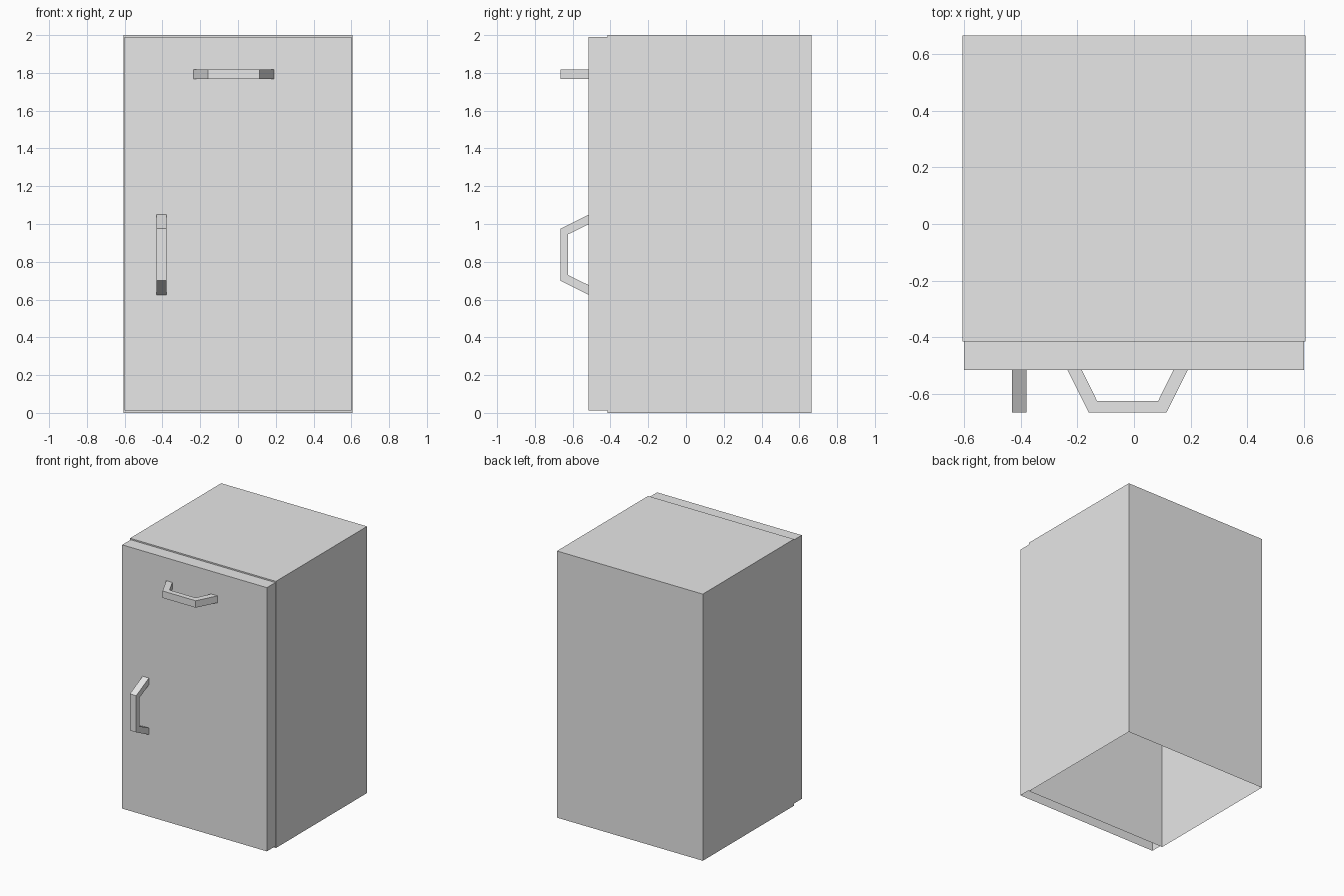
import bpy, bmesh
from mathutils import Vector

if "Cube" in bpy.data.objects:
    bpy.data.objects.remove(bpy.data.objects["Cube"], do_unlink=True)

# One plain grey for every part
grey = bpy.data.materials.new("light_grey")
grey.use_nodes = True
COLOUR = (0.8, 0.8, 0.8, 1)
grey.diffuse_color = COLOUR
grey.node_tree.nodes["Principled BSDF"].inputs["Base Color"].default_value = COLOUR


def finish(name, bm):
    mesh = bpy.data.meshes.new(name)
    bm.to_mesh(mesh)
    bm.free()
    mesh.materials.append(grey)
    obj = bpy.data.objects.new(name, mesh)
    bpy.context.collection.objects.link(obj)
    return obj


def open_box(name, low, high):
    """Box between two corners, with no underside."""
    low, high = Vector(low), Vector(high)
    bm = bmesh.new()
    bmesh.ops.create_cube(bm, size=1)
    bmesh.ops.scale(bm, vec=high - low, verts=bm.verts)
    bmesh.ops.translate(bm, vec=(low + high) / 2, verts=bm.verts)
    underside = [f for f in bm.faces if f.normal.z < -0.9]
    bmesh.ops.delete(bm, geom=underside, context='FACES')
    return finish(name, bm)


DOOR_FRONT = -0.515
# Half of the bracket outline: (distance along the handle, depth from door)
OUTER = [(0.2125, 0), (0.1375, 0.15)]
INNER = [(0.1075, 0.11), (0.1615, 0)]


def handle(name, place):
    """Bent bracket; place(along, depth, across) gives the position."""
    mirrored = [(-a, d) for a, d in OUTER[::-1]], [(-a, d) for a, d in INNER[::-1]]
    outer = OUTER + mirrored[0]
    inner = INNER[::-1] + mirrored[1][::-1]
    bm = bmesh.new()
    rings = []
    for (oa, od), (ia, idp) in zip(outer, inner):
        rings.append([bm.verts.new(place(a, d, c)) for a, d, c in
                      [(oa, od, -0.026), (oa, od, 0.026),
                       (ia, idp, 0.026), (ia, idp, -0.026)]])
    for r, s in zip(rings, rings[1:]):
        for i in range(4):
            j = (i + 1) % 4
            bm.faces.new((r[i], r[j], s[j], s[i]))
    bm.faces.new(rings[0])
    bm.faces.new(rings[-1][::-1])
    bmesh.ops.recalc_face_normals(bm, faces=bm.faces)
    return finish(name, bm)


# Cabinet and door
open_box("cabinet_body", (-0.605, -0.415, 0), (0.605, 0.665, 2))
open_box("door", (-0.6, DOOR_FRONT, 0.012), (0.6, -0.415, 1.99))

# Handles
handle("top_handle", lambda a, d, c: (a - 0.0225, DOOR_FRONT - d, 1.793 + c))
handle("side_handle", lambda a, d, c: (c - 0.405, DOOR_FRONT - d, 0.8375 + a))
